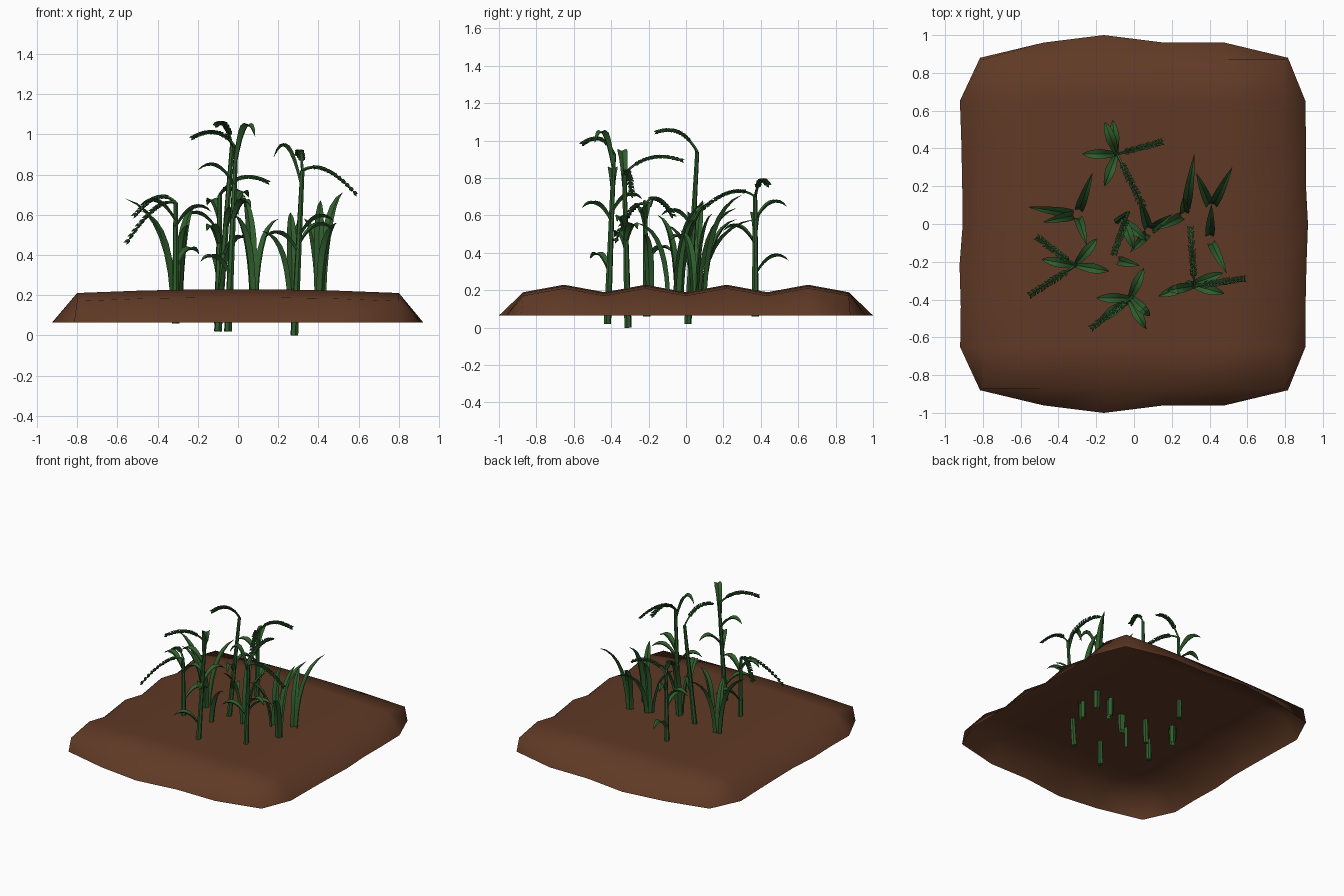
import bpy, bmesh, math, random
from mathutils import Vector as V

if "Cube" in bpy.data.objects:
    bpy.data.objects.remove(bpy.data.objects["Cube"])
random.seed(4)
Z = V((0, 0, 1))


def material(name, rgb):
    m = bpy.data.materials.new(name)
    m.diffuse_color = (*rgb, 1)
    m.use_nodes = True
    m.node_tree.nodes["Principled BSDF"].inputs["Base Color"].default_value = m.diffuse_color
    return m


soil_mat = material("soil_brown", (0.118, 0.042, 0.019))
leaf_mat = material("leaf_green", (0.029, 0.11, 0.026))
grain_mat = material("grain_green", (0.024, 0.085, 0.024))


def finish(bm, name, mat, angle):
    me = bpy.data.meshes.new(name)
    bm.to_mesh(me)
    bm.free()
    me.materials.append(mat)
    ob = bpy.data.objects.new(name, me)
    bpy.context.collection.objects.link(ob)
    bpy.ops.object.select_all(action='DESELECT')
    ob.select_set(True)
    bpy.context.view_layer.objects.active = ob
    bpy.ops.object.shade_smooth_by_angle(angle=math.radians(angle))


def arc(a, mid, b, n):
    """Curve that starts at a, passes through mid and ends at b."""
    c = 2 * mid - (a + b) / 2
    return [a.lerp(c, i / n).lerp(c.lerp(b, i / n), i / n) for i in range(n + 1)]


def tangent(pts, i):
    return (pts[min(i + 1, len(pts) - 1)] - pts[max(i - 1, 0)]).normalized()


def ring(bm, p, u, w, r, sides):
    return [bm.verts.new(p + (u * math.cos(a) + w * math.sin(a)) * r)
            for a in [math.tau * k / sides for k in range(sides)]]


def bridge(bm, rows):
    for a, b in zip(rows, rows[1:]):
        for k in range(len(a)):
            bm.faces.new((a[k - 1], a[k], b[k], b[k - 1]))


def tube(bm, pts, r0, r1, sides):
    rings = []
    for i, p in enumerate(pts):
        t = tangent(pts, i)
        u = t.cross(V((0.3, 1, 0.1))).normalized()
        rings.append(ring(bm, p, u, t.cross(u), r0 + (r1 - r0) * i / (len(pts) - 1), sides))
    bridge(bm, rings)
    bm.faces.new(rings[0][::-1])
    bm.faces.new(rings[-1])


def leaf(bm, a, mid, b, width, base):
    """Creased strip with a thin body, widest past the middle, pointed at the tip."""
    n = 8
    pts = arc(a, mid, b, n)
    side = (b - a).cross(Z).normalized()
    rows = []
    for i, p in enumerate(pts):
        s = i / n
        w = width / 2 * min(base + (1 - base) * 2 * s, 1.04 - s ** 4)
        nrm = side.cross(tangent(pts, i)) * w
        rows.append([bm.verts.new(p + side * w * k + nrm * h)
                     for k, h in ((-1, 0.3), (0, -0.15), (1, 0.3), (0, -0.4))])
    bridge(bm, rows)


def grain(bm, p, d, length, r):
    u = d.orthogonal().normalized()
    a, b = bm.verts.new(p), bm.verts.new(p + d * length)
    mid = ring(bm, p + d * length / 2, u, d.cross(u), r, 4)
    for k in range(4):
        bm.faces.new((mid[k], mid[k - 1], a))
        bm.faces.new((mid[k - 1], mid[k], b))


# Ploughed soil: nine alternating rows make ridges along x, with a sloping open skirt
bm = bmesh.new()
grid = []
for j in range(-5, 6):
    line = []
    for i in range(8):
        sx, sy = (1 if i > 3 else -1), (1 if j > 0 else -1)
        x, y = (i - 3.5) * 0.32, j * 0.2175
        side, end = i in (0, 7), abs(j) == 5
        if (side and abs(j) > 3) or (end and i in (0, 1, 6, 7)):
            co = (sx * 0.815, sy * 0.88, 0.065)
        elif side:
            co = (sx * 0.915 + random.uniform(-0.01, 0.01), y, 0.065)
        elif end:
            co = (x, sy * (1 if i == 3 else 0.96), 0.065)
        else:
            co = (x, y, (0.23 if j % 2 else 0.19) - 0.03 * x * x)
        line.append(bm.verts.new(co))
    grid.append(line)
for a, b in zip(grid, grid[1:]):
    for i in range(7):
        bm.faces.new((a[i], a[i + 1], b[i + 1], b[i]))
bmesh.ops.remove_doubles(bm, verts=bm.verts, dist=0.001)
finish(bm, "soil_bed", soil_mat, 80)

stems, leaves, ears, blades = [bmesh.new() for _ in range(4)]


def plant(foot, top, leaf_turns, ear_tips):
    """Stem with leaves {direction in degrees: share of stem height} and drooping ears."""
    foot, top = V(foot), V(top)
    tube(stems, [foot.lerp(top, k / 4) for k in range(5)], 0.02, 0.011, 6)
    for turn, share in leaf_turns.items():
        a = foot.lerp(top, share)
        tall = share >= 0.9
        out = V((math.cos(math.radians(turn)), math.sin(math.radians(turn)), 0)) * (0.14 if tall else 0.18)
        lift = 0.2 if tall else 0.1
        leaf(leaves, a, a + out * 0.5 + Z * lift, a + out + Z * lift * 0.75, 0.055, 0.45)
    for tip in ear_tips:
        tip = V(tip)
        pts = arc(top, top.lerp(tip, 0.45) + Z * 0.05, tip, 14)
        tube(stems, pts, 0.008, 0.004, 4)
        for i in range(3, 15):
            t = tangent(pts, i)
            side = t.cross(Z).normalized()
            for s in (-1, 0, 1):
                out = side * (s + random.uniform(-0.3, 0.3)) + Z * (0.3 if s else -0.5)
                grain(ears, pts[i], (t + out * 0.6).normalized(), 0.036, 0.009)


def clump(foot, *tips):
    """Young blades rising straight from the soil and bending to their tips."""
    for tip in tips:
        b, f = V(tip), V((*foot, 0.07))
        d = V((b.x - f.x, b.y - f.y, 0))
        leaf(blades, f + d * 0.1, f + d * 0.32 + Z * b.z * 0.62, b, 0.052, 0.75)


# Grain-bearing plants
plant((-.1, .37, .06), (-.09, .37, .7), {110: .8, 180: .7, 250: .6, 95: .35},
      [(.13, .43, .77), (.04, .11, .65)])
plant((-.31, -.21, .06), (-.31, -.22, .66), {350: .8, 170: .85, 50: .45},
      [(-.5, -.08, .61), (-.54, -.37, .48)])
plant((.28, -.31, 0), (.32, -.33, .82), {190: .9, 345: .6, 20: .55, 200: .5},
      [(.3, -.04, .9), (.57, -.29, .72)])
plant((-.1, .01, .02), (-.03, .06, .94), {290: .55, 320: .4}, [(-.1, -.14, 1.05)])
plant((-.05, -.42, .02), (-.01, -.385, .93), {315: .9, 180: .8, 300: .6, 215: .3, 65: .65},
      [(-.21, -.54, .99)])

# Young clumps
clump((-.3, .05), (-.22, .27, .64), (-.56, .09, .68), (-.48, .01, .62), (-.25, -.11, .55))
clump((.27, .05), (.32, .37, .58), (.26, .14, .61), (.12, -.03, .52))
clump((.08, -.04), (.03, .14, .68), (.2, .05, .58), (-.02, -.15, .6))
clump((.41, .08), (.52, .3, .71), (.33, .27, .58))
clump((.4, -.08), (.41, .1, .67), (.49, -.26, .56))
clump((-.1, -.19), (.03, -.22, .5))

finish(stems, "stems", leaf_mat, 50)
finish(leaves, "stem_leaves", leaf_mat, 25)
finish(ears, "grain_ears", grain_mat, 20)
finish(blades, "young_blades", leaf_mat, 25)
